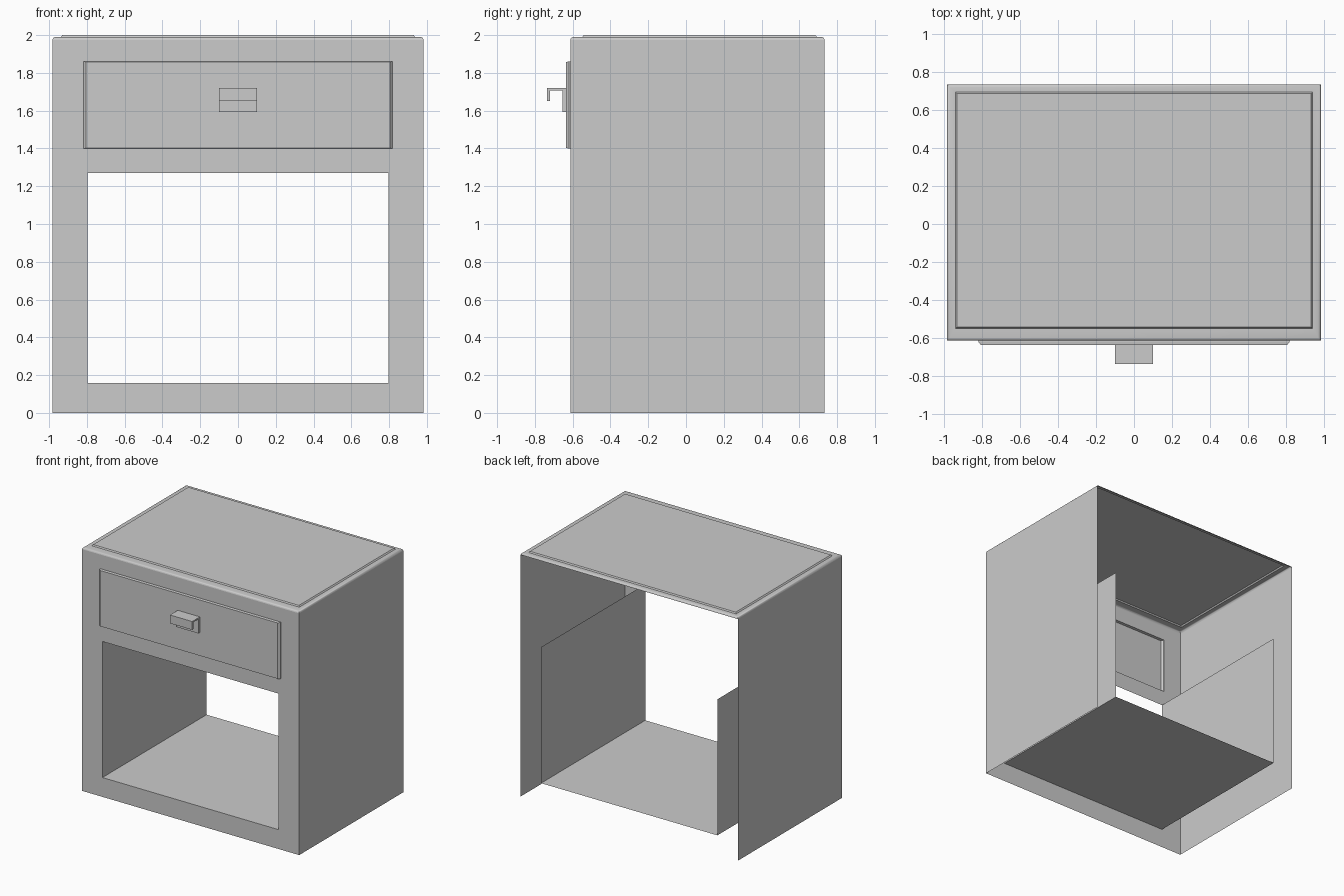
import bpy, bmesh, math

if "Cube" in bpy.data.objects:
    bpy.data.objects.remove(bpy.data.objects["Cube"])

W, F, B = 0.982, -0.612, 0.733      # half width, front y, back y
OX, OZ0, OZ1 = 0.797, 0.158, 1.27   # cubby opening
DX, DZ0, DZ1 = 0.817, 1.40, 1.86    # drawer outline
R, ZT = 0.015, 1.99                 # top edge rounding, shoulder height


def finish(name, bm):
    bmesh.ops.remove_doubles(bm, verts=bm.verts, dist=1e-5)
    bmesh.ops.recalc_face_normals(bm, faces=bm.faces)
    me = bpy.data.meshes.new(name)
    bm.to_mesh(me)
    bm.free()
    ob = bpy.data.objects.new(name, me)
    bpy.context.collection.objects.link(ob)
    return ob


def sheet(bm, pts):
    return bm.faces.new([bm.verts.new(p) for p in pts])


def rings(name, loops, cap=True):
    """Skin a stack of four-point loops, optionally closing the last one."""
    bm = bmesh.new()
    vs = [[bm.verts.new(p) for p in loop] for loop in loops]
    for a, b in zip(vs, vs[1:]):
        for i in range(4):
            j = (i + 1) % 4
            bm.faces.new((a[i], a[j], b[j], b[i]))
    if cap:
        bm.faces.new(vs[-1])
    return finish(name, bm)


def rect_z(x, y0, y1, z):
    return [(-x, y0, z), (x, y0, z), (x, y1, z), (-x, y1, z)]


def rect_y(x, z0, z1, y):
    return [(-x, y, z0), (x, y, z0), (x, y, z1), (-x, y, z1)]


# Outer side panels (thin sheets, open at the back and bottom)
for label, s in (("left", -1), ("right", 1)):
    bm = bmesh.new()
    f = sheet(bm, [(s * W, F, 0), (s * W, B, 0), (s * W, B, ZT - R), (s * W, F, ZT - R)])
    if s < 0:
        f.normal_flip()
    finish(label + "_side_panel", bm)

# Front frame: grid of strips leaving the drawer and cubby openings
bm = bmesh.new()
for z0, z1, hole in ((0, OZ0, 0), (OZ0, OZ1, OX), (OZ1, DZ0, 0),
                     (DZ0, DZ1, DX), (DZ1, ZT - R, 0)):
    spans = [(-W, -hole), (hole, W)] if hole else [(-W, W)]
    for a, b in spans:
        sheet(bm, [(a, F, z0), (b, F, z0), (b, F, z1), (a, F, z1)])
for f in bm.faces:
    f.normal_update()
finish("front_frame", bm)

# Cubby lining: two inner walls and the floor
bm = bmesh.new()
path = [(-OX, OZ1), (-OX, OZ0), (OX, OZ0), (OX, OZ1)]
for (xa, za), (xb, zb) in zip(path, path[1:]):
    sheet(bm, [(xa, F, za), (xb, F, zb), (xb, B, zb), (xa, B, za)])
lining = finish("cubby_lining", bm)

# Top: rounded shoulder, then a slightly raised central panel
loops = []
for k in range(4):
    a = math.radians(30 * k)
    d = R * (1 - math.cos(a))
    loops.append(rect_z(W - d, F + d, B - d, ZT - R + R * math.sin(a)))
loops += [rect_z(0.938, -0.548, 0.692, ZT), rect_z(0.93, -0.542, 0.686, 2.0)]
top = rings("table_top", loops)

# Drawer front pushed out of the frame, with tapered ends
rings("drawer_front", [rect_y(DX, DZ0, DZ1, F),
                       rect_y(DX, DZ0, DZ1, F - 0.008),
                       rect_y(DX - 0.013, DZ0 + 0.002, DZ1 - 0.002, -0.635)])

# Hooked handle extruded across x
profile = [(-0.635, 1.592), (-0.655, 1.592), (-0.655, 1.708), (-0.72, 1.708),
           (-0.72, 1.652), (-0.735, 1.652), (-0.735, 1.72), (-0.635, 1.72)]
bm = bmesh.new()
face = sheet(bm, [(-0.1, y, z) for y, z in profile])
ext = bmesh.ops.extrude_face_region(bm, geom=[face])
bmesh.ops.translate(bm, vec=(0.2, 0, 0),
                    verts=[v for v in ext["geom"] if isinstance(v, bmesh.types.BMVert)])
finish("handle", bm)

# Smooth only the rounded top edge
bpy.ops.object.select_all(action='DESELECT')
top.select_set(True)
bpy.context.view_layer.objects.active = top
bpy.ops.object.shade_smooth_by_angle(angle=math.radians(35))
